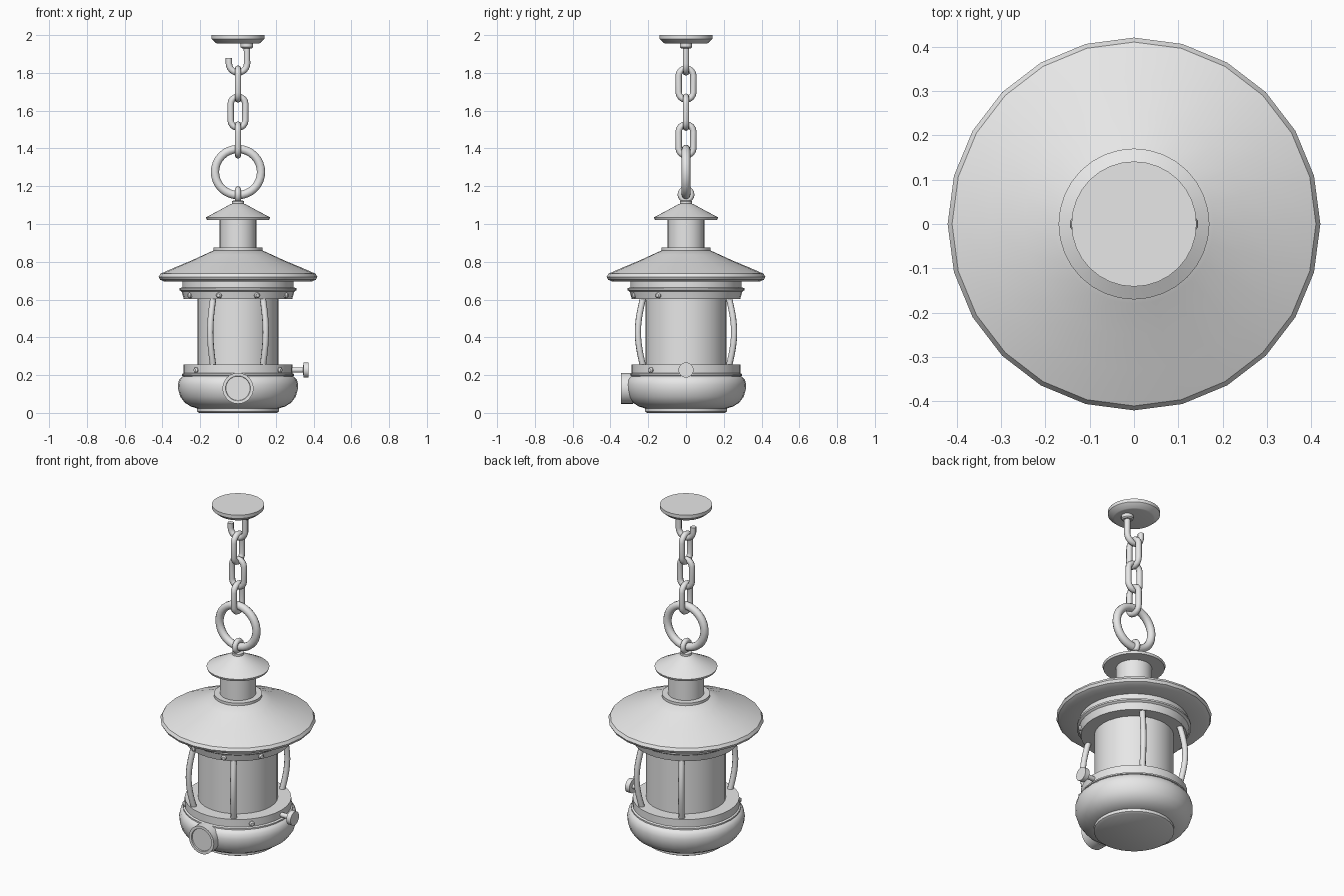
import bpy, bmesh
from math import sin, cos, pi, radians
from mathutils import Matrix, Vector

cube = bpy.data.objects.get("Cube")
if cube:
    bpy.data.objects.remove(cube)

metal = bpy.data.materials.new("light grey metal")
metal.use_nodes = True
GREY = (0.8, 0.8, 0.8, 1)
metal.diffuse_color = GREY
metal.node_tree.nodes["Principled BSDF"].inputs["Base Color"].default_value = GREY


def finish(name, mesh, matrix=Matrix(), angle=35):
    """Link a mesh as a named, shaded object."""
    mesh.transform(matrix)
    mesh.materials.clear()
    mesh.materials.append(metal)
    obj = bpy.data.objects.new(name, mesh)
    bpy.context.collection.objects.link(obj)
    bpy.ops.object.select_all(action="DESELECT")
    obj.select_set(True)
    bpy.context.view_layer.objects.active = obj
    bpy.ops.object.shade_smooth_by_angle(angle=radians(angle))
    return obj


def lathe(name, profile, sides=32, matrix=Matrix(), angle=35):
    """Closed solid of revolution from (radius, height) points, bottom to top."""
    bm = bmesh.new()
    rings = [[bm.verts.new((r * cos(2 * pi * i / sides), r * sin(2 * pi * i / sides), z))
              for i in range(sides)] for r, z in profile]
    for low, high in zip(rings, rings[1:]):
        for i in range(sides):
            j = (i + 1) % sides
            bm.faces.new((low[i], low[j], high[j], high[i]))
    bm.faces.new(rings[0][::-1])
    bm.faces.new(rings[-1])
    bmesh.ops.recalc_face_normals(bm, faces=bm.faces)
    mesh = bpy.data.meshes.new(name)
    bm.to_mesh(mesh)
    bm.free()
    return finish(name, mesh, matrix, angle)


def tube(name, points, radius, closed=False, matrix=Matrix(), resolution=2):
    """Round bar swept along a path."""
    curve = bpy.data.curves.new(name + "_path", "CURVE")
    curve.dimensions = "3D"
    curve.bevel_depth = radius
    curve.bevel_resolution = resolution
    curve.use_fill_caps = True
    spline = curve.splines.new("POLY")
    spline.points.add(len(points) - 1)
    for p, co in zip(spline.points, points):
        p.co = (*co, 1)
    spline.use_cyclic_u = closed
    path = bpy.data.objects.new(name + "_path", curve)
    bpy.context.collection.objects.link(path)
    bpy.context.view_layer.update()
    mesh = bpy.data.meshes.new_from_object(
        path.evaluated_get(bpy.context.evaluated_depsgraph_get()))
    bpy.data.objects.remove(path)
    return finish(name, mesh, matrix, 50)


def arc(cx, cz, r, start, end, steps):
    return [(cx + r * cos(a), 0, cz + r * sin(a))
            for a in (radians(start + (end - start) * i / steps) for i in range(steps + 1))]


def outward(angle, radius, z):
    """Place a part's local z axis pointing outward at a compass angle."""
    d = Vector((cos(radians(angle)), sin(radians(angle)), 0))
    return Matrix.Translation(d * radius + Vector((0, 0, z))) @ d.to_track_quat("Z", "Y").to_matrix().to_4x4()


# Fuel tank, with its foot and the band above it
lathe("foot", [(0.205, 0), (0.217, 0.007), (0.217, 0.03)])
lathe("tank", [(0.21, 0.022), (0.25, 0.034), (0.283, 0.055), (0.305, 0.085), (0.316, 0.12),
               (0.318, 0.15), (0.312, 0.175), (0.297, 0.192), (0.28, 0.197)])
lathe("lower_band", [(0.28, 0.19), (0.297, 0.197), (0.297, 0.205), (0.288, 0.21),
                     (0.288, 0.255), (0.21, 0.255)])

# Glass and the band that holds it at the top
lathe("glass", [(0.215, 0.24), (0.215, 0.62)])
lathe("upper_band", [(0.21, 0.602), (0.287, 0.602), (0.298, 0.642), (0.31, 0.65),
                     (0.31, 0.66), (0.295, 0.665), (0.295, 0.7)])

# Roof, collar, chimney and cap
lathe("roof", [(0.29, 0.695), (0.39, 0.695), (0.412, 0.705), (0.42, 0.72), (0.41, 0.737),
               (0.33, 0.772), (0.25, 0.805), (0.18, 0.837), (0.125, 0.862)], 24)
lathe("collar", [(0.13, 0.85), (0.13, 0.875), (0.097, 0.875)])
lathe("chimney", [(0.097, 0.86), (0.097, 1.04)])
lathe("chimney_cap", [(0.09, 1.022), (0.165, 1.022), (0.17, 1.035), (0.1, 1.072),
                      (0.045, 1.102), (0.03, 1.108)])
lathe("loop_base", [(0.032, 1.1), (0.032, 1.12), (0.022, 1.125)], 16)

# Four bowed guard bars around the glass
bow = [(0.262 + 0.032 * sin(pi * i / 10), 0, 0.245 + 0.365 * i / 10) for i in range(11)]
for angle in (60, 120, 240, 300):
    tube("guard_bar", bow, 0.017, matrix=Matrix.Rotation(radians(angle), 4, "Z"))

# Screw heads on both bands
head = [(0.015, -0.01), (0.015, 0.005), (0.009, 0.012)]
for angle in (-30, -70, -110, -150):
    lathe("upper_screw", head, 12, outward(angle, 0.293, 0.622))
for angle in (-40, -140):
    lathe("lower_screw", head, 12, outward(angle, 0.288, 0.226))

# Filler cap on the front and wick knob on the side
lathe("filler_cap", [(0.082, 0), (0.082, 0.065), (0.066, 0.065), (0.064, 0.058)], 32,
      outward(-90, 0.28, 0.13))
lathe("wick_knob", [(0.014, 0), (0.014, 0.065), (0.04, 0.066), (0.04, 0.094)], 20,
      outward(0, 0.28, 0.227))

# Carrying ring and the small loop under it
turn = Matrix.Rotation(pi / 2, 4, "Z")
tube("carrying_ring", arc(0, 1.275, 0.122, 0, 360, 32)[:-1], 0.023, True, resolution=3)
tube("small_loop", arc(0, 1.156, 0.03, 0, 360, 16)[:-1], 0.015, True, turn)

# Chain links, alternately turned
for i, z in enumerate((1.741, 1.592, 1.445)):
    link = arc(0, z + 0.043, 0.039, 0, 180, 8) + arc(0, z - 0.043, 0.039, 180, 360, 8)
    tube("chain_link", link, 0.017, True, turn if i % 2 == 0 else Matrix())

# Hook and ceiling plate
hook = [(0.047, 0, 1.965)] + arc(0, 1.85, 0.048, 0, -180, 12) + [(-0.048, 0, 1.878)]
tube("hook", hook, 0.017)
lathe("hook_boss", [(0.026, 1.93), (0.033, 1.936), (0.033, 1.965)], 16,
      Matrix.Translation((0.047, 0, 0)))
lathe("ceiling_plate", [(0.105, 1.955), (0.115, 1.957), (0.141, 1.98), (0.141, 2.0)])
